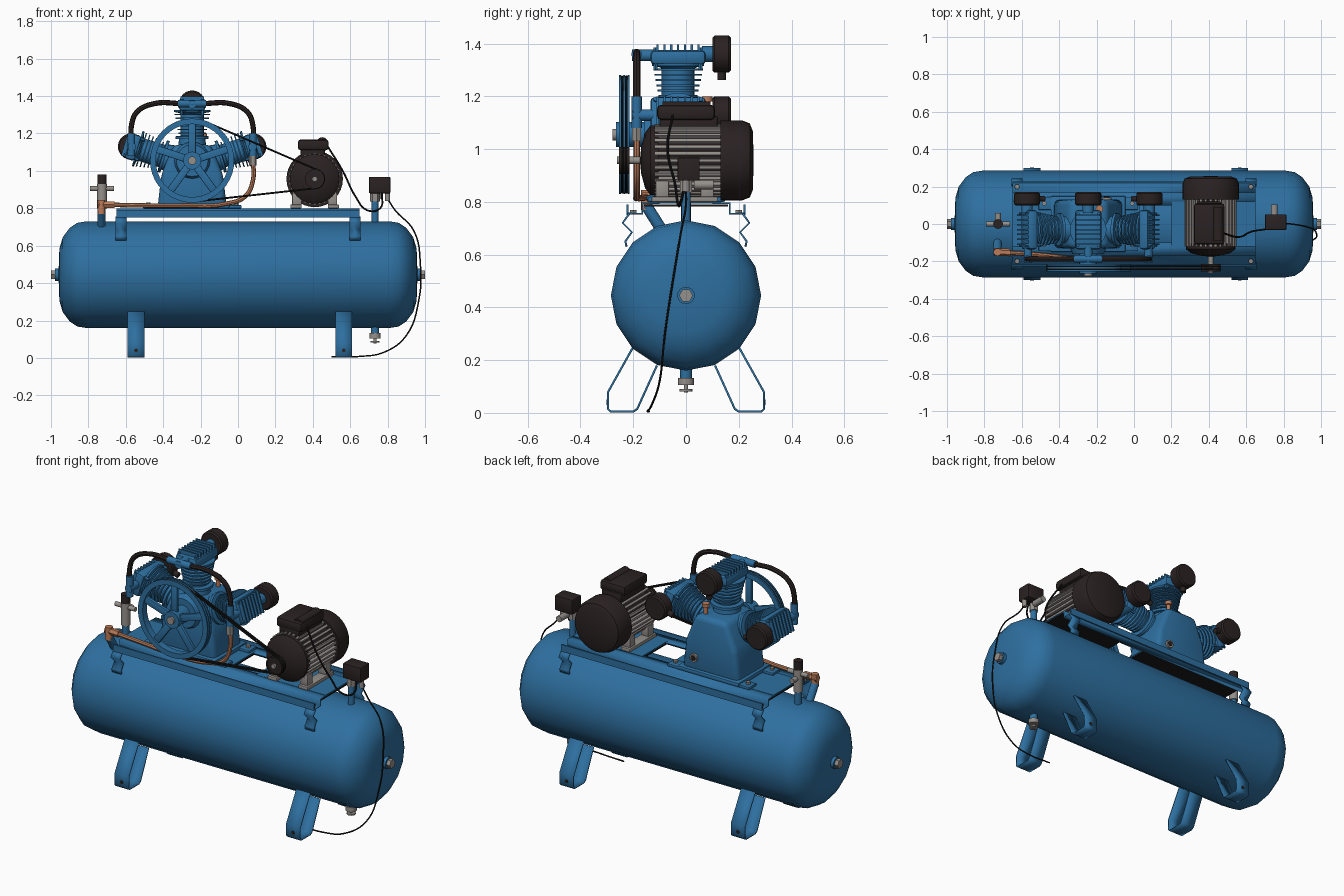
import bpy, bmesh, math
from mathutils import Matrix, Vector

cube = bpy.data.objects.get("Cube")
if cube:
    bpy.data.objects.remove(cube)


def material(name, rgb):
    m = bpy.data.materials.new(name)
    m.use_nodes = True
    m.diffuse_color = (*rgb, 1)
    m.node_tree.nodes["Principled BSDF"].inputs["Base Color"].default_value = (*rgb, 1)
    return m


BLUE = material("blue paint", (0.027, 0.16, 0.35))
DARK = material("dark brown plastic", (0.024, 0.016, 0.016))
BLACK = material("black rubber", (0.01, 0.01, 0.01))
GREY = material("grey metal", (0.3, 0.28, 0.26))
COPPER = material("copper", (0.5, 0.2, 0.1))
parts = []
I = Matrix.Identity(4)


def finish(name, bm, mat, m=I):
    bmesh.ops.remove_doubles(bm, verts=bm.verts, dist=1e-5)
    bmesh.ops.recalc_face_normals(bm, faces=bm.faces)
    bm.transform(m)
    me = bpy.data.meshes.new(name)
    bm.to_mesh(me)
    bm.free()
    me.materials.append(mat)
    ob = bpy.data.objects.new(name, me)
    bpy.context.collection.objects.link(ob)
    parts.append(ob)
    return ob


def lathe(name, profile, origin, axis, mat, seg=24, m=I, closed=False):
    """Revolve (radius, height) points around an axis."""
    bm = bmesh.new()
    rings = [[bm.verts.new((r * math.cos(math.tau * k / seg), r * math.sin(math.tau * k / seg), h))
              for k in range(seg)] for r, h in profile]
    pairs = list(zip(rings, rings[1:])) + ([(rings[-1], rings[0])] if closed else [])
    for a, b in pairs:
        for k in range(seg):
            j = (k + 1) % seg
            bm.faces.new((a[k], a[j], b[j], b[k]))
    rot = Vector(axis).to_track_quat('Z', 'Y').to_matrix().to_4x4()
    return finish(name, bm, mat, m @ Matrix.Translation(origin) @ rot)


def rod(name, a, b, r, mat, r2=None, seg=20, m=I):
    d = Vector(b) - Vector(a)
    r2 = r if r2 is None else r2
    return lathe(name, [(0, 0), (r, 0), (r2, d.length), (0, d.length)], a, d, mat, seg, m)


def box(name, lo, hi, mat, bevel=0, m=I):
    bm = bmesh.new()
    lo, hi = Vector(lo), Vector(hi)
    bmesh.ops.create_cube(bm, size=1, matrix=Matrix.Translation((lo + hi) / 2) @ Matrix.Diagonal((*(hi - lo), 1)))
    if bevel:
        bmesh.ops.bevel(bm, geom=bm.edges[:], offset=bevel, segments=2, affect='EDGES', profile=0.5)
    return finish(name, bm, mat, m)


def strap(name, path, x0, x1, mat, side=1, t=0.008):
    """Bent sheet: a (y, z) path drawn out along x."""
    bm = bmesh.new()
    rows = [[bm.verts.new((x, y * side, z)) for x in (x0, x1)] for y, z in path]
    for a, b in zip(rows, rows[1:]):
        bm.faces.new((a[0], a[1], b[1], b[0]))
    ob = finish(name, bm, mat)
    s = ob.modifiers.new("thickness", 'SOLIDIFY')
    s.thickness, s.offset = t, 0
    return ob


def tube(name, pts, r, mat, closed=False, kind='BEZIER'):
    cu = bpy.data.curves.new(name, 'CURVE')
    cu.dimensions, cu.bevel_depth, cu.bevel_resolution, cu.resolution_u = '3D', r, 2, 6
    cu.use_fill_caps = True
    sp = cu.splines.new(kind)
    nodes = sp.bezier_points if kind == 'BEZIER' else sp.points
    nodes.add(len(pts) - 1)
    for n, p in zip(nodes, pts):
        if kind == 'BEZIER':
            n.co, n.handle_left_type, n.handle_right_type = p, 'AUTO', 'AUTO'
        else:
            n.co = (*p, 1)
    sp.use_cyclic_u = closed
    cu.materials.append(mat)
    ob = bpy.data.objects.new(name, cu)
    bpy.context.collection.objects.link(ob)
    bpy.ops.object.select_all(action='DESELECT')
    ob.select_set(True)
    bpy.context.view_layer.objects.active = ob
    bpy.ops.object.convert(target='MESH')
    parts.append(bpy.context.view_layer.objects.active)


# Air tank with domed ends and end plugs
dome = [(0, 0.96), (0.14, 0.955), (0.2, 0.937), (0.25, 0.9), (0.277, 0.86), (0.285, 0.81)]
lathe("air_tank", dome + [(r, -h) for r, h in reversed(dome)], (0, 0, 0.445), (1, 0, 0), BLUE, 16)
for s in (-1, 1):
    rod("end_socket", (s * 0.95, 0, 0.445), (s * 0.978, 0, 0.445), 0.033, BLUE)
    rod("end_plug", (s * 0.978, 0, 0.445), (s, 0, 0.445), 0.026, GREY, seg=6)

# Bent legs, deck rails and saddle brackets
leg = [(0.2, 0.25), (0.295, 0.08), (0.295, 0.014), (0.285, 0.005), (0.2, 0.005), (0.185, 0.015), (0.11, 0.18)]
rail = [(0.1, 0.795), (0.165, 0.795), (0.165, 0.755), (0.222, 0.755)]
bracket = [(0.215, 0.755), (0.24, 0.72), (0.205, 0.685), (0.23, 0.65), (0.225, 0.63)]
for s in (-1, 1):
    strap("deck_rail", rail, -0.65, 0.65, BLUE, s)
    box("rail_lip", (-0.65, s * 0.222 - 0.004, 0.75), (0.65, s * 0.222 + 0.004, 0.79), BLUE)
    for x in (-0.545, 0.565):
        strap("leg", leg, x - 0.045, x + 0.045, BLUE, s)
        rod("leg_bolt_hole", (x, s * 0.297, 0.04), (x, s * 0.301, 0.04), 0.01, DARK)
    for x in (-0.625, 0.625):
        strap("saddle_bracket", bracket, x - 0.03, x + 0.03, BLUE, s)
        rod("deck_bolt", (x, s * 0.2, 0.755), (x, s * 0.2, 0.77), 0.014, GREY, seg=6)
for x0, x1 in ((-0.65, 0.03), (0.2, 0.65)):
    box("deck_plate", (x0, -0.12, 0.793), (x1, 0.12, 0.8), BLUE)
    box("deck_underside", (x0, -0.16, 0.783), (x1, 0.16, 0.79), BLACK)

# Pump crankcase: rounded trapezoid body on a flange
PX, PZ = -0.245, 1.055
bm = bmesh.new()
outline = [(-0.185, 0.8), (0.185, 0.8), (0.165, 0.98), (0.1, 1.14), (-0.1, 1.14), (-0.165, 0.98)]
face = bm.faces.new([bm.verts.new((PX + x, -0.13, z)) for x, z in outline])
ext = bmesh.ops.extrude_face_region(bm, geom=[face])
bmesh.ops.translate(bm, verts=[v for v in ext["geom"] if isinstance(v, bmesh.types.BMVert)], vec=(0, 0.26, 0))
bmesh.ops.recalc_face_normals(bm, faces=bm.faces)
bmesh.ops.bevel(bm, geom=bm.edges[:], offset=0.03, segments=3, affect='EDGES', profile=0.5)
finish("crankcase", bm, BLUE)
box("crankcase_flange", (PX - 0.2, -0.15, 0.8), (PX + 0.2, 0.15, 0.825), BLUE, 0.008)
for sx in (-1, 1):
    for y in (-0.11, 0.11):
        box("pump_foot", (PX + sx * 0.225 - 0.04, y - 0.035, 0.8), (PX + sx * 0.225 + 0.04, y + 0.035, 0.817), BLUE, 0.005)
        rod("pump_bolt", (PX + sx * 0.235, y, 0.815), (PX + sx * 0.235, y, 0.83), 0.013, GREY, seg=6)
rod("bearing_cover", (PX, -0.12, PZ), (PX, -0.16, PZ), 0.1, BLUE, 0.085)
rod("oil_sight_ring", (PX + 0.1, 0.12, 0.89), (PX + 0.1, 0.142, 0.89), 0.024, GREY)
rod("oil_sight_glass", (PX + 0.1, 0.142, 0.89), (PX + 0.1, 0.146, 0.89), 0.015, DARK)
rod("breather", (PX + 0.06, 0.08, 1.12), (PX + 0.06, 0.08, 1.19), 0.012, COPPER)
rod("breather_cap", (PX + 0.06, 0.08, 1.18), (PX + 0.06, 0.08, 1.2), 0.02, COPPER)

# Three finned cylinders with heads and intake filters
barrel = [(0, 0.03), (0.085, 0.03), (0.07, 0.14), (0.088, 0.14), (0.088, 0.155), (0.062, 0.158)]
for k in range(6):
    h, r = 0.168 + k * 0.02, 0.074 + k * 0.004
    barrel += [(0.062, h), (r, h), (r, h + 0.007), (0.062, h + 0.007)]
barrel += [(0.07, 0.28), (0.098, 0.285), (0.098, 0.295), (0, 0.295)]
for angle, out in ((0, 0), (-73, 0.012), (73, 0.012)):
    m = Matrix.Translation((PX, -0.03, 1.03)) @ Matrix.Rotation(math.radians(angle), 4, 'Y') @ Matrix.Translation((0, 0, out))
    lathe("cylinder", barrel, (0, 0, 0), (0, 0, 1), BLUE, 24, m)
    box("cylinder_head", (-0.07, -0.105, 0.29), (0.07, 0.105, 0.345), BLUE, 0.016, m)
    for k in range(-3, 4):
        box("head_fin", (-0.062, k * 0.026 - 0.004, 0.33), (0.062, k * 0.026 + 0.004, 0.367), BLUE, 0, m)
    for sx in (-1, 1):
        for sy in (-1, 1):
            rod("head_bolt", (sx * 0.055, sy * 0.085, 0.27), (sx * 0.055, sy * 0.085, 0.355), 0.009, BLUE, seg=6, m=m)
    rod("intake_neck", (0, 0.09, 0.33), (0, 0.135, 0.33), 0.03, BLUE, m=m)
    lathe("intake_filter", [(0, 0), (0.062, 0), (0.07, 0.008), (0.07, 0.062), (0.062, 0.07), (0, 0.07)],
          (0, 0.13, 0.33), (0, 1, 0), DARK, 24, m)
    rod("filter_inlet", (0, 0.165, 0.275), (0, 0.165, 0.232), 0.016, DARK, m=m)
    rod("discharge_elbow", (0, -0.09, 0.325), (0, -0.175, 0.325), 0.022, BLUE, m=m)

# Discharge hoses, fittings and the copper delivery pipe
HY = -0.187
rod("discharge_tee", (PX - 0.075, HY, 1.36), (PX + 0.075, HY, 1.36), 0.02, BLUE)
for s in (-1, 1):
    x = PX + s * 0.325
    tube("discharge_hose", [(PX + s * 0.06, HY, 1.36), (PX + s * 0.2, HY, 1.36), (PX + s * 0.295, HY, 1.315),
                            (x, HY, 1.24), (x, HY, 1.16)], 0.014, DARK)
    rod("hose_fitting", (x, HY, 1.08), (x, HY, 1.2), 0.02, BLUE)
rod("pipe_nut", (0.08, HY, 1.03), (0.08, HY, 1.08), 0.02, GREY, seg=6)
tube("delivery_pipe", [(0.08, HY, 1.06), (0.08, HY, 0.95), (0.04, HY, 0.865), (-0.06, HY, 0.825),
                       (-0.3, HY, 0.815), (-0.5, -0.165, 0.815), (-0.73, -0.15, 0.82)], 0.012, COPPER)
rod("pipe_union", (-0.66, -0.153, 0.82), (-0.75, -0.148, 0.82), 0.02, COPPER, seg=6)
rod("check_valve", (-0.73, -0.15, 0.845), (-0.73, -0.15, 0.77), 0.02, COPPER)
rod("tank_inlet", (-0.73, -0.15, 0.785), (-0.73, -0.09, 0.69), 0.022, BLUE)

# Flywheel with grooved rim, spokes and hub
rim = [(0.195, -0.02), (0.225, -0.02), (0.225, -0.013), (0.212, -0.009), (0.225, -0.003), (0.225, 0.003),
       (0.212, 0.009), (0.225, 0.013), (0.225, 0.02), (0.195, 0.02)]
FY = -0.234
lathe("flywheel_rim", rim, (PX, FY, PZ), (0, -1, 0), BLUE, 40, closed=True)
for k in range(5):
    m = Matrix.Translation((PX, FY, PZ)) @ Matrix.Rotation(math.tau * k / 5, 4, 'Y')
    box("flywheel_spoke", (-0.02, -0.01, 0.03), (0.02, 0.01, 0.205), BLUE, 0.004, m)
rod("flywheel_hub", (PX, -0.15, PZ), (PX, -0.265, PZ), 0.048, BLUE)
rod("crankshaft_end", (PX, -0.265, PZ), (PX, -0.278, PZ), 0.022, GREY)

# Motor with dark core, grey cooling fins, end bell and fan cover
MX, MZ = 0.41, 0.957
rod("motor_core", (MX, -0.14, MZ), (MX, 0.15, MZ), 0.12, DARK, seg=32)
for k in range(32):
    m = Matrix.Translation((MX, 0, MZ)) @ Matrix.Rotation(math.tau * k / 32, 4, 'Y')
    box("motor_fin", (-0.006, -0.12, 0.11), (0.006, 0.13, 0.139), GREY, 0, m)
lathe("motor_end_bell", [(0, -0.05), (0.05, -0.045), (0.105, -0.03), (0.132, -0.01), (0.132, 0.02), (0, 0.02)],
      (MX, -0.125, MZ), (0, 1, 0), DARK, 32)
lathe("fan_cover", [(0, 0), (0.151, 0), (0.151, 0.085), (0.14, 0.112), (0.11, 0.124), (0, 0.126)],
      (MX, 0.13, MZ), (0, 1, 0), DARK, 32)
for s in (-1, 1):
    box("motor_foot", (MX + s * 0.1 - 0.03, -0.13, 0.8), (MX + s * 0.1 + 0.03, 0.12, 0.82), GREY, 0.004)
    for y in (-0.09, 0.08):
        box("foot_web", (MX + s * 0.095 - 0.025, y - 0.025, 0.815), (MX + s * 0.095 + 0.025, y + 0.025, 0.88), GREY, 0.004)
box("terminal_base", (0.335, -0.1, 1.07), (0.465, 0.12, 1.125), DARK, 0.008)
box("terminal_box", (0.32, -0.11, 1.11), (0.485, 0.11, 1.168), DARK, 0.016)
rod("capacitor_cover", (0.45, -0.09, 1.15), (0.45, 0.09, 1.15), 0.03, DARK)
rod("motor_shaft", (MX, -0.15, MZ), (MX, -0.262, MZ), 0.014, GREY)
lathe("motor_pulley", [(r * 0.23, h) for r, h in rim], (MX, FY, MZ), (0, -1, 0), DARK, 24, closed=True)
rod("pulley_web", (MX, FY + 0.015, MZ), (MX, FY - 0.015, MZ), 0.047, DARK)

# Twin drive belts wrapped around both wheels
R1, R2 = 0.219, 0.05
th = math.atan2(MZ - PZ, MX - PX)
phi = math.acos((R1 - R2) / math.hypot(MX - PX, MZ - PZ))
for y in (FY - 0.008, FY + 0.008):
    loop = []
    for cx, cz, r, a0, a1 in ((PX, PZ, R1, th + phi, th - phi + math.tau), (MX, MZ, R2, th - phi, th + phi)):
        for k in range(25):
            a = a0 + (a1 - a0) * k / 24
            loop.append((cx + r * math.cos(a), y, cz + r * math.sin(a)))
    tube("drive_belt", loop, 0.005, BLACK, True, 'POLY')

# Safety valve stack on the tank
VX = -0.727
rod("valve_pipe", (VX, 0, 0.7), (VX, 0, 0.81), 0.019, BLUE)
rod("valve_body", (VX, 0, 0.8), (VX, 0, 0.93), 0.026, GREY)
rod("valve_cross", (VX - 0.065, 0, 0.905), (VX + 0.065, 0, 0.905), 0.013, GREY)
rod("valve_outlet", (VX, -0.02, 0.88), (VX, 0.06, 0.88), 0.015, GREY)
rod("valve_knob", (VX, 0, 0.925), (VX, 0, 0.98), 0.025, DARK)

# Pressure switch on its post, and the drain valve below
SX = 0.733
rod("switch_post", (SX, 0, 0.7), (SX, 0, 0.86), 0.018, BLUE)
rod("switch_collar", (SX, 0, 0.835), (SX, 0, 0.885), 0.026, GREY, seg=6)
box("pressure_switch", (0.70, -0.032, 0.88), (0.815, 0.052, 0.968), DARK, 0.006)
rod("switch_port", (0.75, 0.03, 0.865), (0.75, 0.105, 0.865), 0.018, GREY)
rod("cable_gland", (0.8, 0, 0.89), (0.8, 0, 0.84), 0.013, GREY)
rod("drain_socket", (SX, 0, 0.175), (SX, 0, 0.128), 0.022, BLUE)
rod("drain_body", (SX, 0, 0.132), (SX, 0, 0.105), 0.03, GREY)
rod("drain_stem", (SX, 0, 0.105), (SX, 0, 0.078), 0.008, GREY)
rod("drain_handle", (SX, 0, 0.09), (SX, 0, 0.082), 0.024, GREY)

# Power lead and motor cable
tube("power_lead", [(0.8, 0, 0.85), (0.84, 0, 0.79), (0.94, -0.02, 0.68), (0.975, -0.05, 0.5), (0.965, -0.08, 0.3),
                    (0.9, -0.1, 0.12), (0.78, -0.13, 0.03), (0.65, -0.145, 0.008), (0.5, -0.14, 0.006)], 0.004, BLACK)
tube("motor_cable", [(0.48, -0.05, 1.13), (0.56, -0.07, 1.0), (0.63, -0.04, 0.86), (0.69, -0.03, 0.79),
                     (0.76, -0.02, 0.8), (0.77, 0, 0.88)], 0.005, BLACK)

# Smooth the rounded surfaces while keeping hard edges
bpy.ops.object.select_all(action='DESELECT')
for ob in parts:
    ob.select_set(True)
bpy.context.view_layer.objects.active = parts[0]
bpy.ops.object.shade_smooth_by_angle(angle=math.radians(35))
